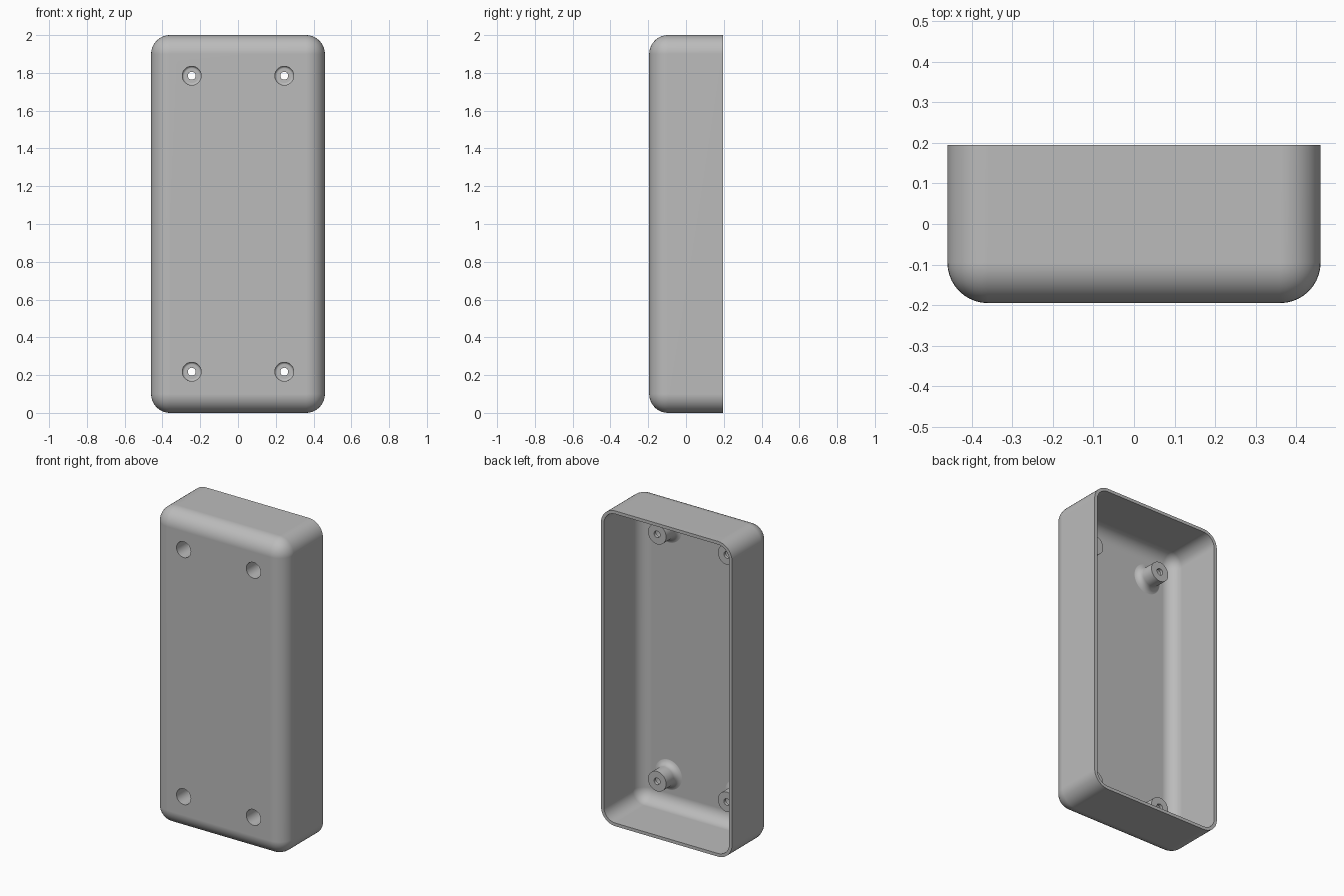
import bpy, bmesh, math
from mathutils import Vector

cube = bpy.data.objects.get("Cube")
if cube:
    bpy.data.objects.remove(cube, do_unlink=True)

W, D, H = 0.46, 0.195, 2.0       # half width, half depth, height
WALL, ROUND = 0.02, 0.1
FLOOR = -D + WALL                # inner face of the front panel
BOSS_TOP = -0.06

grey = bpy.data.materials.new("plain grey")
grey.use_nodes = True
colour = (0.5, 0.5, 0.5, 1)
grey.diffuse_color = colour
grey.node_tree.nodes["Principled BSDF"].inputs["Base Color"].default_value = colour


def make_object(name, bm):
    bmesh.ops.recalc_face_normals(bm, faces=bm.faces[:])
    mesh = bpy.data.meshes.new(name)
    bm.to_mesh(mesh)
    bm.free()
    mesh.materials.append(grey)
    obj = bpy.data.objects.new(name, mesh)
    bpy.context.collection.objects.link(obj)
    return obj


def rounded_block(name, inset, back):
    """Block rounded on every edge except those around the open back."""
    bm = bmesh.new()
    bmesh.ops.create_cube(bm, size=2)
    for v in bm.verts:
        v.co.x *= W - inset
        v.co.y = back if v.co.y > 0 else -D + inset
        v.co.z = H / 2 + v.co.z * (H / 2 - inset)
    edges = [e for e in bm.edges if any(v.co.y < 0 for v in e.verts)]
    bmesh.ops.bevel(bm, geom=edges, offset=ROUND - inset, segments=10,
                    profile=0.5, affect='EDGES', clamp_overlap=False)
    return make_object(name, bm)


def lathe(name, profile, x, z, steps=40):
    """Turn (radius, y) points around an axis along y."""
    bm = bmesh.new()
    verts = [bm.verts.new((x + r, y, z)) for r, y in profile]
    edges = [bm.edges.new(pair) for pair in zip(verts, verts[1:])]
    bmesh.ops.spin(bm, geom=verts + edges, cent=Vector((x, 0, z)),
                   axis=Vector((0, 1, 0)), angle=math.tau, steps=steps)
    bmesh.ops.remove_doubles(bm, verts=bm.verts[:], dist=1e-5)
    return make_object(name, bm)


def arc(cr, cy, radius, start, end, n=6):
    angles = [math.radians(start + (end - start) * i / n) for i in range(n + 1)]
    return [(cr + radius * math.cos(a), cy + radius * math.sin(a)) for a in angles]


def combine(target, other, operation):
    mod = target.modifiers.new(operation.lower(), 'BOOLEAN')
    mod.operation = operation
    mod.solver = 'EXACT'
    mod.object = other
    bpy.context.view_layer.objects.active = target
    bpy.ops.object.modifier_apply(modifier=mod.name)
    bpy.data.objects.remove(other, do_unlink=True)


# Hollow case, open at the back
case = rounded_block("case", 0, D)
combine(case, rounded_block("cavity", WALL, D + 0.1), 'DIFFERENCE')

# Screw boss with a flared foot, and the stepped hole through it
BOSS_R, FLARE = 0.063, 0.04
boss = [(0, FLOOR - 0.01), (BOSS_R + FLARE, FLOOR - 0.01)]
boss += arc(BOSS_R + FLARE, FLOOR + FLARE - 0.001, FLARE, 270, 180)
boss += [(BOSS_R, BOSS_TOP), (0, BOSS_TOP)]

HOLE_R, BORE_R, BORE_END, FILLET = 0.021, 0.05, -0.08, 0.012
hole = [(0, -D - 0.05), (BORE_R, -D - 0.05)]
hole += arc(BORE_R - FILLET, BORE_END - FILLET, FILLET, 0, 90)
hole += [(HOLE_R, BORE_END), (HOLE_R, BOSS_TOP + 0.05), (0, BOSS_TOP + 0.05)]

for x in (-0.245, 0.245):
    for z in (0.218, 1.785):
        combine(case, lathe("boss", boss, x, z), 'UNION')
        combine(case, lathe("hole", hole, x, z), 'DIFFERENCE')

# Smooth rounds with crisp rims and flat panels
bpy.ops.object.select_all(action='DESELECT')
case.select_set(True)
bpy.context.view_layer.objects.active = case
bpy.ops.object.shade_smooth_by_angle(angle=math.radians(30))
normals = case.modifiers.new("flat panels", 'WEIGHTED_NORMAL')
normals.keep_sharp = True
